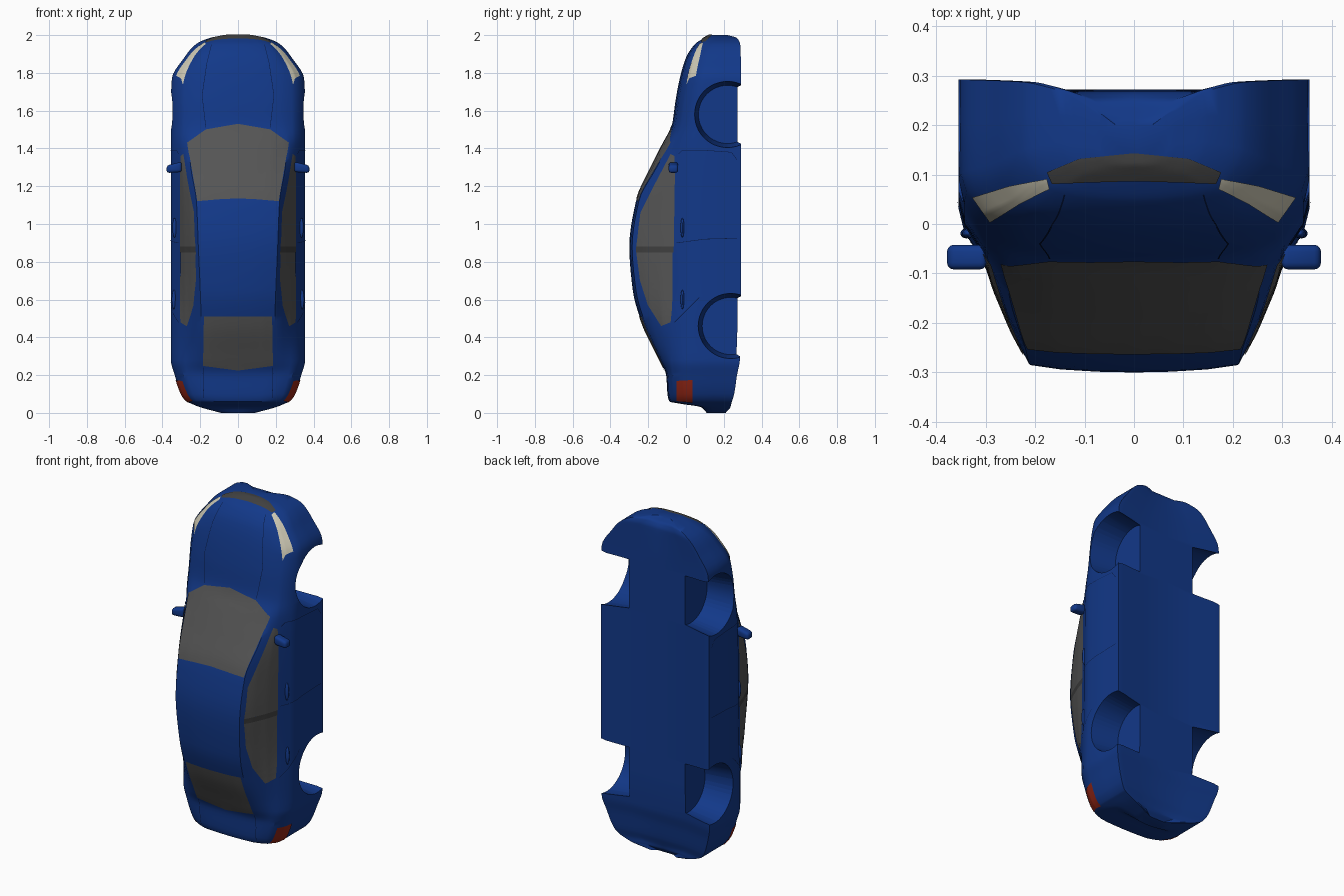
import bpy, bmesh, math
from mathutils import Vector
from mathutils.bvhtree import BVHTree

if "Cube" in bpy.data.objects:
    bpy.data.objects.remove(bpy.data.objects["Cube"])


def material(name, rgb):
    m = bpy.data.materials.new(name)
    m.diffuse_color = (*rgb, 1)
    m.use_nodes = True
    m.node_tree.nodes["Principled BSDF"].inputs["Base Color"].default_value = m.diffuse_color
    return m


PAINT = material("paint", (0.006, 0.04, 0.25))
GLASS = material("glass", (0.09, 0.09, 0.09))
DARK = material("dark_trim", (0.05, 0.05, 0.05))
LAMP = material("lamp", (0.6, 0.57, 0.45))
RED = material("red_lamp", (0.3, 0.02, 0.008))
SEAM = material("seam", (0.002, 0.01, 0.06))


def make(name, bm, mat, angle=35):
    me = bpy.data.meshes.new(name)
    bm.to_mesh(me)
    bm.free()
    ob = bpy.data.objects.new(name, me)
    bpy.context.collection.objects.link(ob)
    me.materials.append(mat)
    bpy.ops.object.select_all(action='DESELECT')
    ob.select_set(True)
    bpy.context.view_layer.objects.active = ob
    bpy.ops.object.shade_smooth_by_angle(angle=math.radians(angle))
    return ob


# Body stations from tail to nose:
# z, half width, top y, roof edge x, roof edge y, belt y, bottom y
STATIONS = [
    (0.00, .09, .11, .06, .115, .12, .21),
    (0.03, .20, .08, .12, .083, .09, .235),
    (0.05, .25, -.04, .15, -.035, -.02, .24),
    (0.06, .27, -.088, .16, -.08, -.05, .243),
    (0.10, .30, -.098, .18, -.09, -.06, .255),
    (0.20, .335, -.105, .20, -.095, -.07, .27),
    (0.28, .355, -.14, .20, -.13, -.075, .285),
    (0.48, .355, -.235, .195, -.218, -.075, .292),
    (0.65, .355, -.282, .20, -.265, -.065, .292),
    (0.88, .355, -.30, .21, -.285, -.062, .292),
    (1.12, .355, -.265, .22, -.25, -.06, .292),
    (1.30, .355, -.185, .25, -.155, -.055, .292),
    (1.42, .355, -.125, .26, -.09, -.045, .292),
    (1.52, .355, -.075, .23, -.058, -.025, .292),
    (1.65, .355, -.056, .22, -.04, -.005, .292),
    (1.77, .35, -.033, .22, -.015, .02, .292),
    (1.88, .285, .0, .20, .02, .05, .29),
    (1.95, .225, .045, .16, .065, .09, .287),
    (1.985, .15, .095, .10, .102, .12, .27),
    (2.00, .07, .12, .04, .125, .135, .22),
]


def slopes(col, zs):
    d = [(b - a) / (q - p) for a, b, p, q in zip(col, col[1:], zs, zs[1:])]
    mid = [2 * a * b / (a + b) if a * b > 0 else 0 for a, b in zip(d, d[1:])]
    return [d[0]] + mid + [d[-1]]


def smooth_stations(steps=5):
    zs = [s[0] for s in STATIONS]
    cols = list(zip(*STATIONS))
    sl = [slopes(c, zs) for c in cols]
    out = []
    for i in range(len(zs) - 1):
        h = zs[i + 1] - zs[i]
        for k in range(steps):
            t = k / steps
            out.append([(2*t**3 - 3*t*t + 1) * c[i] + (t**3 - 2*t*t + t) * h * m[i]
                        + (3*t*t - 2*t**3) * c[i + 1] + (t**3 - t*t) * h * m[i + 1]
                        for c, m in zip(cols, sl)])
    return out + [list(STATIONS[-1])]


def section(s):
    z, w, t, xr, e, b, bot = s
    xb, h = .86 * w, bot - b
    half = [(0, t), (.35 * xr, t + .1 * (e - t)), (.7 * xr, t + .4 * (e - t)), (xr, e),
            (xr + .38 * (xb - xr), e + .3 * (b - e)), (xr + .75 * (xb - xr), e + .67 * (b - e)),
            (xb, b), (.965 * w, b + .16 * h), (w, b + .3 * h), (w, b + .65 * h), (w, bot),
            (.9 * w, bot), (.53 * w, bot - .02), (0, bot - .02)]
    return [(x, y, z) for x, y in half + [(-x, y) for x, y in half[-2:0:-1]]]


# Car body
bm = bmesh.new()
rings = [[bm.verts.new(p) for p in section(s)] for s in smooth_stations()]
for a, b in zip(rings, rings[1:]):
    for i in range(len(a)):
        j = (i + 1) % len(a)
        bm.faces.new((a[i], a[j], b[j], b[i]))
bm.faces.new(rings[0])
bm.faces.new(rings[-1])
bmesh.ops.recalc_face_normals(bm, faces=bm.faces)
tree = BVHTree.FromBMesh(bm)
body = make("car_body", bm, PAINT)

# Wheel wells cut into the body
for y, z, r in ((.22, 1.58, .175), (.237, .46, .172)):
    for side in (1, -1):
        bpy.ops.mesh.primitive_cone_add(vertices=48, radius1=r * .88, radius2=r * 1.01, depth=.18,
                                        location=(side * .275, y, z),
                                        rotation=(0, side * math.pi / 2, 0))
        cutter = bpy.context.object
        cutter.hide_render = True
        mod = body.modifiers.new("well", 'BOOLEAN')
        mod.operation, mod.solver, mod.object = 'DIFFERENCE', 'EXACT', cutter
        bpy.context.view_layer.objects.active = body
        bpy.ops.object.modifier_apply(modifier=mod.name)
        bpy.data.objects.remove(cutter)
bpy.ops.object.select_all(action='DESELECT')
body.select_set(True)
bpy.context.view_layer.objects.active = body
bpy.ops.object.shade_smooth_by_angle(angle=math.radians(35))

AXES = {'x': (lambda a, b: Vector((1, a, b)), Vector((-1, 0, 0))),
        'y': (lambda a, b: Vector((a, -1, b)), Vector((0, 1, 0))),
        'z': (lambda a, b: Vector((a, b, 3)), Vector((0, 0, -1)))}


def project(p, axis, lift):
    start, ray = AXES[axis]
    hit, normal, _, _ = tree.ray_cast(start(*p), ray)
    if hit is None:
        hit, normal, _, _ = tree.find_nearest(start(*p) + ray * .8)
    return hit + normal * lift


def resample(pts, n):
    out = []
    for k in range(n + 1):
        u = k / n * (len(pts) - 1)
        i = min(int(u), len(pts) - 2)
        out.append(Vector(pts[i]).lerp(Vector(pts[i + 1]), u - i))
    return out


def patch(name, mat, line_a, line_b, axis, mirror=False, n=24, rows=12, lift=.003):
    """Panel between two outlines, laid on the body surface."""
    a, b = resample(line_a, n), resample(line_b, n)
    for side in ((1, -1) if mirror else (1,)):
        bm = bmesh.new()
        grid = []
        for r in range(rows + 1):
            row = [project(p.lerp(q, r / rows), axis, lift) for p, q in zip(a, b)]
            grid.append([bm.verts.new((side * v.x, v.y, v.z)) for v in row])
        for g, h in zip(grid, grid[1:]):
            for i in range(n):
                bm.faces.new((g[i], g[i + 1], h[i + 1], h[i]))
        bm.normal_update()
        outward = Vector((side, 0, 0)) if axis == 'x' else -AXES[axis][1]
        if sum(f.normal.dot(outward) for f in bm.faces) < 0:
            bmesh.ops.reverse_faces(bm, faces=bm.faces)
        make(name + ("" if not mirror else "_right" if side > 0 else "_left"), bm, mat)


def seam(name, pts, axis, mirror=True):
    """Thin panel line along a path."""
    ring = []
    for i, p in enumerate(pts):
        d = (Vector(pts[min(i + 1, len(pts) - 1)]) - Vector(pts[max(i - 1, 0)])).normalized()
        ring.append((Vector(p), Vector((-d.y, d.x)) * .0015))
    patch(name, SEAM, [p - o for p, o in ring], [p + o for p, o in ring], axis, mirror,
          n=8 * (len(pts) - 1), rows=1, lift=.0012)


# Glass
patch("windscreen", GLASS, [(-.215, 1.12), (-.1, 1.13), (0, 1.135), (.1, 1.13), (.215, 1.12)],
      [(-.268, 1.43), (-.17, 1.50), (0, 1.53), (.17, 1.50), (.268, 1.43)], 'y')
patch("rear_window", GLASS, [(-.18, .51), (0, .51), (.18, .51)],
      [(-.185, .25), (0, .225), (.185, .25)], 'y')
patch("front_side_window", GLASS, [(-.062, .88), (-.06, 1.1), (-.058, 1.25), (-.06, 1.36)],
      [(-.262, .88), (-.24, 1.06), (-.17, 1.2), (-.08, 1.37)], 'x', True)
patch("rear_side_window", GLASS, [(-.07, .85), (-.07, .7), (-.072, .56), (-.08, .48)],
      [(-.262, .85), (-.242, .7), (-.20, .57), (-.13, .46)], 'x', True)
patch("window_pillar", DARK, [(-.065, .85), (-.262, .85)], [(-.065, .88), (-.262, .88)], 'x', True)

# Lamps and grille
patch("headlight", LAMP, [(.17, .072), (.23, .042), (.29, .005)],
      [(.175, .092), (.25, .078), (.325, .055)], 'z', True)
patch("grille", DARK, [(-.165, .082), (-.1, .085), (0, .088), (.1, .085), (.165, .082)],
      [(-.175, .105), (-.11, .132), (0, .143), (.11, .132), (.175, .105)], 'z')
patch("tail_light", RED, [(-.05, .065), (.035, .055)], [(-.05, .17), (.035, .175)], 'x', True)

# Panel lines
seam("bonnet_seam", [(.17, 1.51), (.19, 1.68), (.165, 1.85), (.14, 1.95)], 'y')
seam("boot_seam", [(.185, .24), (.185, .16), (.18, .08)], 'y')
seam("front_door_seam", [(-.04, 1.37), (-.02, 1.39), (.1, 1.39), (.24, 1.38), (.27, 1.34)], 'x')
seam("middle_door_seam", [(-.05, .9), (.1, .92), (.27, .925)], 'x')
seam("rear_door_seam", [(-.06, .48), (0, .54), (.07, .61)], 'x')

# Door handles and mirrors
for side, tag in ((1, "right"), (-1, "left")):
    for z, part in ((.98, "front"), (.60, "rear")):
        bm = bmesh.new()
        bmesh.ops.create_uvsphere(bm, u_segments=12, v_segments=8, radius=1)
        bmesh.ops.scale(bm, vec=(.012, .01, .052), verts=bm.verts)
        spot = project((-.018, z), 'x', .002)
        bmesh.ops.translate(bm, vec=(side * spot.x, spot.y, spot.z), verts=bm.verts)
        make(part + "_door_handle_" + tag, bm, PAINT)
    bm = bmesh.new()
    bmesh.ops.create_cube(bm, size=1)
    for v in bm.verts:
        outer = v.co.x * side > 0
        v.co = (side * (.378 if outer else .298), -.067 + v.co.y * .05,
                (1.27 if outer else 1.275) if v.co.z < 0 else (1.31 if outer else 1.33))
    bmesh.ops.bevel(bm, geom=bm.edges[:], offset=.014, segments=3, profile=.5, affect='EDGES')
    bmesh.ops.recalc_face_normals(bm, faces=bm.faces)
    make("wing_mirror_" + tag, bm, PAINT, 50)
